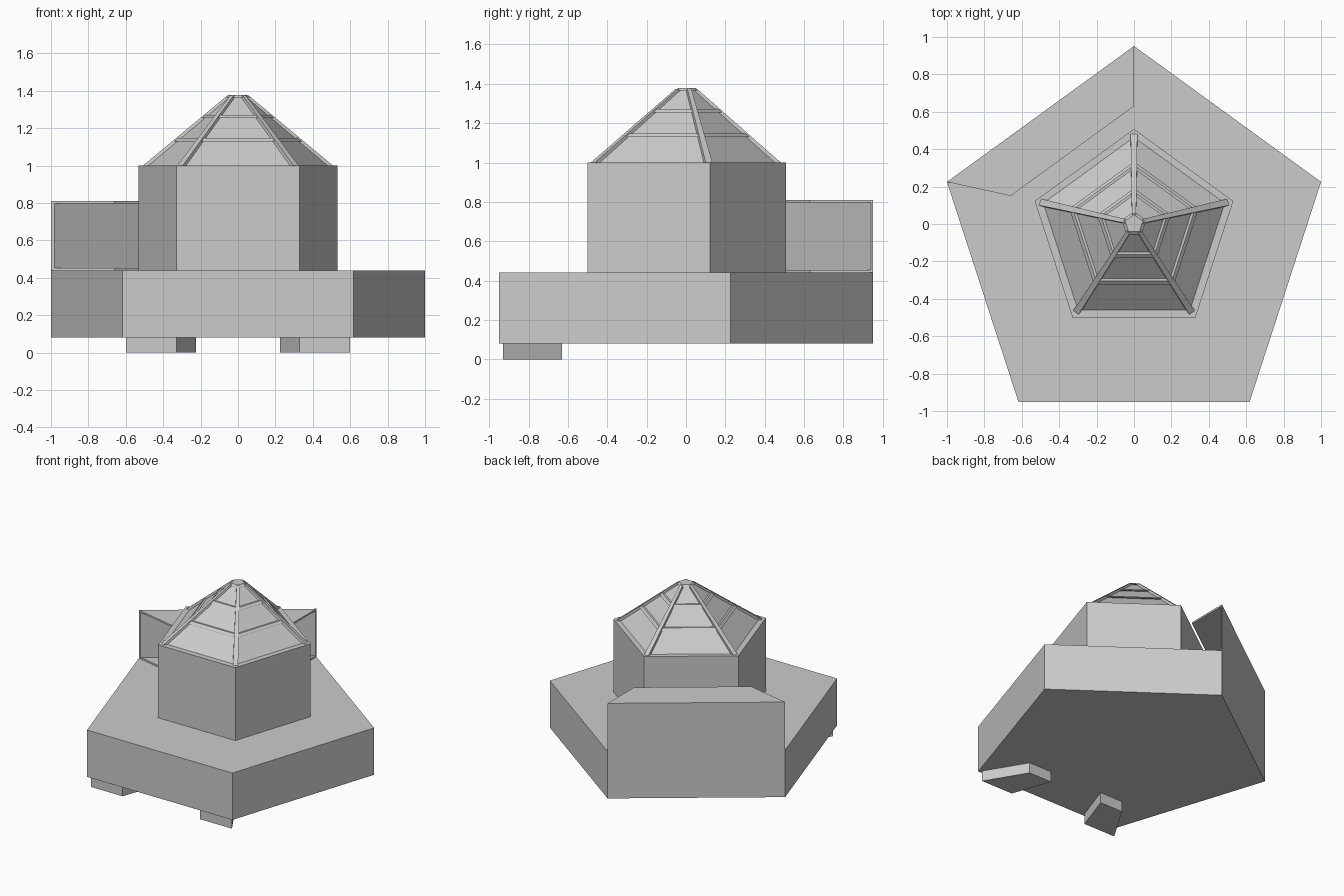
import bpy, bmesh
from math import sin, cos, pi
from mathutils import Vector

if "Cube" in bpy.data.objects:
    bpy.data.objects.remove(bpy.data.objects["Cube"])


def make(name, verts, faces):
    me = bpy.data.meshes.new(name)
    bm = bmesh.new()
    vs = [bm.verts.new(v) for v in verts]
    for f in faces:
        bm.faces.new([vs[i] for i in f])
    bmesh.ops.recalc_face_normals(bm, faces=bm.faces[:])
    bm.to_mesh(me)
    bm.free()
    ob = bpy.data.objects.new(name, me)
    bpy.context.collection.objects.link(ob)
    return ob


def prism(name, pts, z0, z1):
    n = len(pts)
    verts = [(x, y, z) for z in (z0, z1) for x, y in pts]
    faces = [list(range(n)), list(range(n, 2 * n))]
    faces += [[i, (i + 1) % n, n + (i + 1) % n, n + i] for i in range(n)]
    return make(name, verts, faces)


def pent(r, cy):
    # pentagon with one corner pointing to the back
    return [(r * sin(2 * pi * k / 5), cy + r * cos(2 * pi * k / 5)) for k in range(5)]


def loft(name, profile, closed):
    # stack of pentagons (radius, centre y, z); closed makes a hoop, else capped
    verts = [(x, y, z) for r, cy, z in profile for x, y in pent(r, cy)]
    n = len(profile)
    faces = []
    for j in range(n if closed else n - 1):
        a, b = 5 * j, 5 * ((j + 1) % n)
        faces += [[a + k, a + (k + 1) % 5, b + (k + 1) % 5, b + k] for k in range(5)]
    if not closed:
        faces += [list(range(5)), list(range(5 * n - 5, 5 * n))]
    return make(name, verts, faces)


# Main pentagonal base and tower
base = pent(1.0515, -0.1)
prism("base", base, 0.08, 0.44)
prism("tower", pent(0.558, -0.05), 0.44, 1.0)

# Two front feet
for side, label in ((1, "right"), (-1, "left")):
    foot = [(0.6, -0.93), (0.33, -0.93), (0.225, -0.63), (0.42, -0.63)]
    prism("foot_" + label, [(side * x, y) for x, y in foot], 0.0, 0.08)

# Open-sided shelter on the back left edge: floor, roof and outer wall
a, b = Vector(base[0]), Vector(base[4])
shelf = [a, b, (-0.66, 0.15), (0.0, 0.63)]
prism("shelter_floor", shelf, 0.44, 0.453)
prism("shelter_roof", shelf, 0.797, 0.81)
inward = Vector((0.588, -0.809)) * 0.013
prism("shelter_wall", [a, b, b + inward + Vector((0.01, 0.004)), a + inward - Vector((0.008, 0))], 0.453, 0.797)


# Glass-style roof: position along the slope gives radius, centre y and height
def slope(t, inset=0.0):
    return (0.526 + (0.05 - 0.526) * t - inset, -0.046 * (1 - t), 1.0 + 0.378 * t)


loft("roof_panels", [slope(0, 0.016), slope(0.99, 0.014)], False)
for i, t in enumerate((0.365, 0.695)):
    loft("roof_hoop_%d" % (i + 1),
         [slope(t - 0.022, -0.001), slope(t + 0.022, -0.001),
          slope(t + 0.022, 0.03), slope(t - 0.022, 0.03)], True)
loft("roof_cap", [slope(0.965, -0.002), slope(1.0, 0.0)], False)

# Corner ribs of the roof
for k in range(5):
    d = Vector((sin(2 * pi * k / 5), cos(2 * pi * k / 5), 0))
    s = Vector((d.y, -d.x, 0))
    verts = []
    for t, w in ((0, 0.018), (0.99, 0.011)):
        r, cy, z = slope(t)
        c = Vector((0, cy, z)) + d * (r + 0.002)
        verts += [c - s * w, c + s * w, c + s * w - d * 0.04, c - s * w - d * 0.04]
    make("roof_rib_%d" % (k + 1), verts,
         [[0, 1, 2, 3], [4, 5, 6, 7]] + [[i, (i + 1) % 4, 4 + (i + 1) % 4, 4 + i] for i in range(4)])
